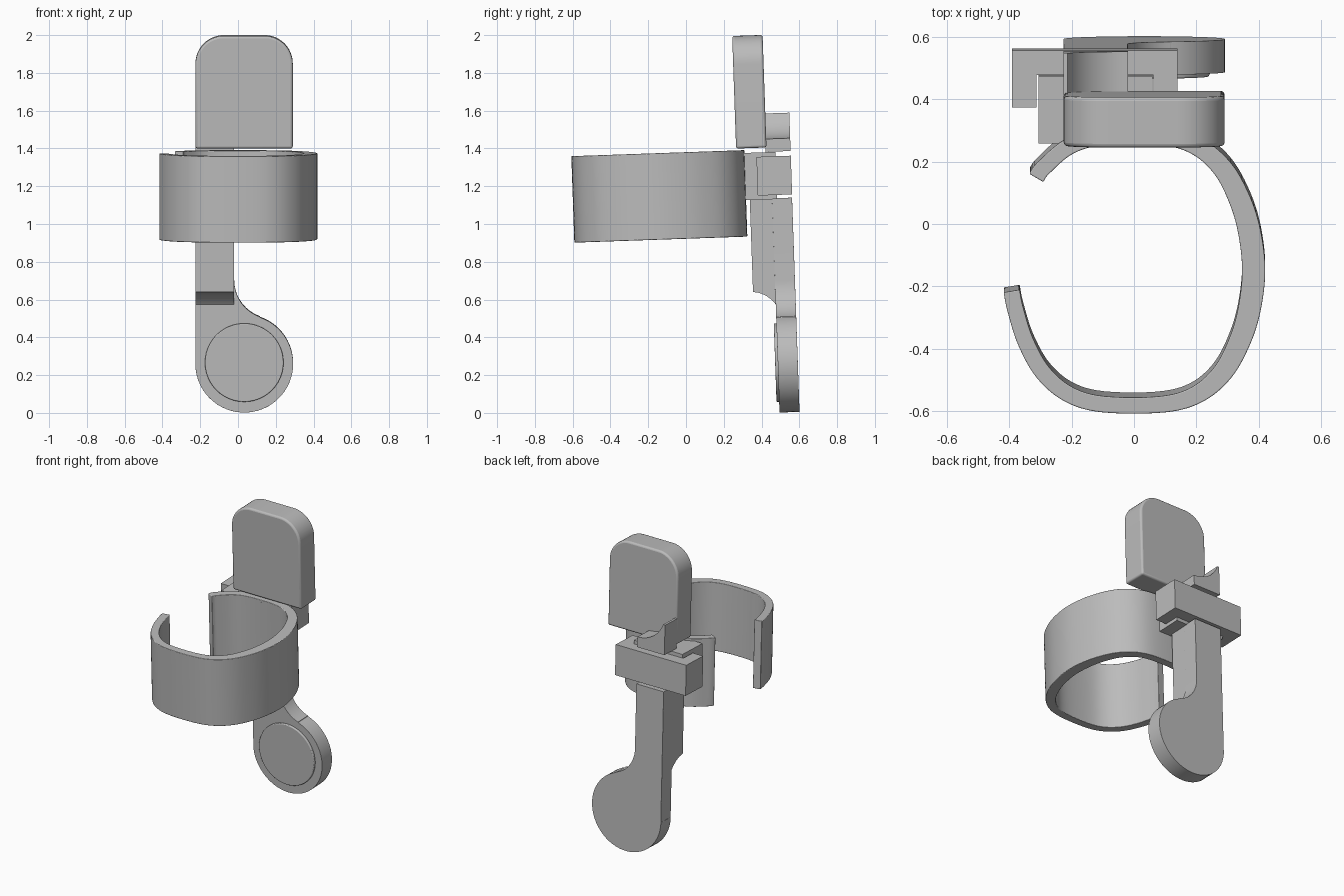
import bpy, bmesh, math
from mathutils import Matrix, Vector
from mathutils.geometry import interpolate_bezier

if "Cube" in bpy.data.objects:
    bpy.data.objects.remove(bpy.data.objects["Cube"], do_unlink=True)

grey = bpy.data.materials.new("plain grey")
grey.use_nodes = True
grey.diffuse_color = (0.5, 0.5, 0.5, 1)
grey.node_tree.nodes["Principled BSDF"].inputs["Base Color"].default_value = (0.5, 0.5, 0.5, 1)

# The whole device leans back by two degrees about a point at mid height
PIVOT = Vector((0, 0, 1))
LEAN = (Matrix.Translation(PIVOT) @ Matrix.Rotation(math.radians(2), 4, "X")
        @ Matrix.Translation(-PIVOT))
PLACE = {"X": lambda a, b, d: (d, a, b),
         "Y": lambda a, b, d: (a, d, b),
         "Z": lambda a, b, d: (a, b, d)}


def prism(name, outline, axis, low, high, bevel=0.0):
    """Extrude a flat outline along an axis, with optional softened rims."""
    bm = bmesh.new()
    put = PLACE[axis]
    rims = [[bm.verts.new(put(a, b, d)) for a, b in outline] for d in (low, high)]
    bm.faces.new(rims[0])
    bm.faces.new(rims[1])
    n = len(outline)
    for i in range(n):
        j = (i + 1) % n
        bm.faces.new((rims[0][i], rims[0][j], rims[1][j], rims[1][i]))
    bmesh.ops.recalc_face_normals(bm, faces=bm.faces)
    bm.transform(LEAN)
    mesh = bpy.data.meshes.new(name)
    bm.to_mesh(mesh)
    bm.free()
    mesh.materials.append(grey)
    obj = bpy.data.objects.new(name, mesh)
    bpy.context.collection.objects.link(obj)
    if bevel:
        mod = obj.modifiers.new("soft_rim", "BEVEL")
        mod.width = bevel
        mod.segments = 3
        mod.limit_method = "ANGLE"
        mod.angle_limit = math.radians(40)
    bpy.ops.object.select_all(action="DESELECT")
    obj.select_set(True)
    bpy.context.view_layer.objects.active = obj
    bpy.ops.object.shade_smooth_by_angle(angle=math.radians(35))
    return obj


def arc(cx, cy, r, start, end, steps=12):
    angles = [math.radians(start + (end - start) * i / steps) for i in range(steps + 1)]
    return [(cx + r * math.cos(a), cy + r * math.sin(a)) for a in angles]


def rect(x0, x1, y0, y1):
    return [(x0, y0), (x1, y0), (x1, y1), (x0, y1)]


def smooth_path(points, steps=6):
    """Pass a smooth open curve through the points."""
    pts = [Vector(p) for p in points]
    out = []
    for i in range(len(pts) - 1):
        p, q = pts[i], pts[i + 1]
        before, after = pts[max(i - 1, 0)], pts[min(i + 2, len(pts) - 1)]
        out += interpolate_bezier(p, p + (q - before) / 6, q - (after - p) / 6, q, steps + 1)[:-1]
    return [Vector((v.x, v.y)) for v in out + [pts[-1]]]


# Open clamp ring: one quarter of the outline is mirrored around, leaving a gap
MID_Y = -0.136
quarter = [(0.42, 0), (0.405, 0.13), (0.37, 0.24), (0.31, 0.345), (0.22, 0.42), (0.1, 0.454)]
path = [(-0.417, -0.07)] + [(-x, -y) for x, y in quarter[1:]]
path += [(x, -y) for x, y in reversed(quarter)]
path += quarter[1:]
path += [(-x, y) for x, y in reversed(quarter[3:])] + [(-0.335, 0.31)]
outer = smooth_path([(x, y + MID_Y, 0) for x, y in path])
inner = []
for i, p in enumerate(outer):
    along = (outer[min(i + 1, len(outer) - 1)] - outer[max(i - 1, 0)]).normalized()
    thick = 0.052 + 0.022 * max(0, p.x / 0.42) ** 2
    inner.append(p + Vector((-along.y, along.x)) * thick)
ring = [tuple(p) for p in outer + inner[::-1]]
prism("clamp_ring", ring, "Z", 0.922, 1.38, 0.012)

# Block on the back of the ring and the bracket that hooks around it
prism("ring_mount", rect(-0.305, 0.06, 0.27, 0.487), "Z", 1.115, 1.365)
bracket = [(-0.39, 0.385), (-0.312, 0.385), (-0.312, 0.489), (0.062, 0.489),
           (0.062, 0.385), (0.14, 0.385), (0.14, 0.567), (-0.39, 0.567)]
prism("bracket", bracket, "Z", 1.137, 1.342)

# Upper paddle with two rounded top corners
paddle = [(-0.225, 1.39), (0.29, 1.39)]
paddle += arc(0.14, 1.836, 0.15, 0, 90) + arc(-0.075, 1.836, 0.15, 90, 180)
prism("upper_paddle", paddle, "Y", 0.279, 0.44, 0.012)

# Short stub behind the paddle, hollowed on its upper side
stub = [(-0.225, 1.367), (-0.02, 1.367)] + arc(0.183, 1.435, 0.203, 180, 180, 1)[:1]
stub += arc(-0.02, 1.64, 0.205, 270, 200, 10)[1:] + [(-0.225, 1.567)]
prism("paddle_stub", stub, "Y", 0.435, 0.567)

# Lower handle: stem flowing through a fillet into a round end
handle = [(-0.225, 1.12), (-0.225, 0.244)]
handle += arc(0.033, 0.244, 0.259, 180, 431, 40)
handle += arc(0.183, 0.684, 0.203, 251, 180) + [(-0.02, 1.12)]
prism("lower_handle", handle, "Y", 0.46, 0.566, 0.012)

# Thick front half of the stem, ending in a curved step
step = [(0.46, 1.12), (0.342, 1.12), (0.342, 0.628), (0.375, 0.622),
        (0.41, 0.606), (0.44, 0.583), (0.462, 0.556), (0.475, 0.556), (0.475, 1.12)]
prism("handle_stem", step, "X", -0.224, -0.021)

# Raised round pad on the handle
prism("round_pad", arc(0.033, 0.25, 0.208, 0, 360, 48)[:-1], "Y", 0.446, 0.48, 0.005)
